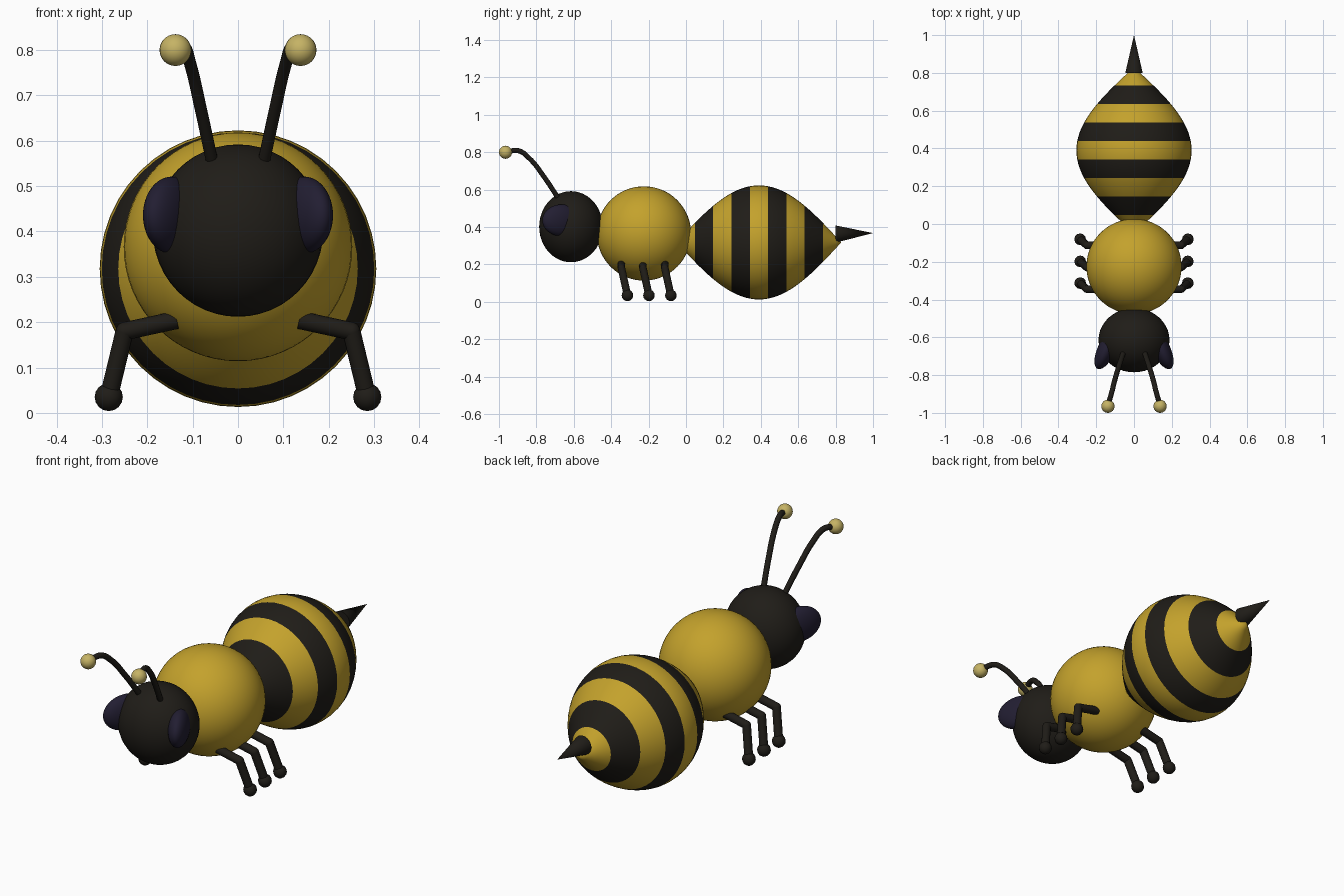
import bpy, bmesh
from math import sin, cos, pi, radians
from mathutils import Vector

if "Cube" in bpy.data.objects:
    bpy.data.objects.remove(bpy.data.objects["Cube"])


def material(name, rgb):
    m = bpy.data.materials.new(name)
    m.diffuse_color = (*rgb, 1)
    m.use_nodes = True
    m.node_tree.nodes["Principled BSDF"].inputs["Base Color"].default_value = m.diffuse_color
    return m


YELLOW = material("yellow", (0.55, 0.36, 0.025))
BLACK = material("black", (0.014, 0.012, 0.009))
EYE = material("eye_blue", (0.016, 0.013, 0.032))
PALE = material("pale_yellow", (0.56, 0.45, 0.13))


def finish(ob, name, mat):
    ob.name = name
    ob.data.materials.append(mat)
    return ob


def ball(name, loc, radii, mat, rot_z=0, segs=40, rings=24):
    bpy.ops.mesh.primitive_uv_sphere_add(segments=segs, ring_count=rings, radius=1,
                                         location=loc, rotation=(0, 0, rot_z))
    ob = bpy.context.object
    ob.scale = radii
    bpy.ops.object.shade_smooth()
    return finish(ob, name, mat)


def rod(name, a, b, r1, r2, mat, segs=16):
    a, b = Vector(a), Vector(b)
    bpy.ops.mesh.primitive_cone_add(vertices=segs, radius1=r1, radius2=r2, depth=(b - a).length,
                                    location=(a + b) / 2)
    ob = bpy.context.object
    ob.rotation_euler = (b - a).to_track_quat('Z', 'Y').to_euler()
    bpy.ops.object.shade_smooth_by_angle(angle=radians(40))
    return finish(ob, name, mat)


def tube(name, points, radius, mat):
    cu = bpy.data.curves.new(name, 'CURVE')
    cu.dimensions = '3D'
    cu.bevel_depth = radius
    cu.bevel_resolution = 4
    cu.use_fill_caps = True
    sp = cu.splines.new('BEZIER')
    sp.bezier_points.add(len(points) - 1)
    for bp, p in zip(sp.bezier_points, points):
        bp.co = p
        bp.handle_left_type = bp.handle_right_type = 'AUTO'
    ob = bpy.data.objects.new(name, cu)
    bpy.context.collection.objects.link(ob)
    return finish(ob, name, mat)


# Head and thorax
ball("head", (0, -0.615, 0.402), (0.188, 0.17, 0.19), BLACK)
ball("thorax", (0, -0.225, 0.366), (0.252, 0.252, 0.252), YELLOW, segs=48, rings=32)

# Striped abdomen: cosine profile turned around the y axis, nine equal bands
STRIPES, PER, SEGS = 9, 4, 48
Y0, Y1, RMAX, ZC = -0.05, 0.83, 0.305, 0.318
bm = bmesh.new()
rows = []
for i in range(STRIPES * PER + 1):
    t = i / (STRIPES * PER)
    r = RMAX * sin(pi * t)
    rows.append([bm.verts.new((r * cos(2 * pi * k / SEGS), Y0 + (Y1 - Y0) * t,
                               ZC + r * sin(2 * pi * k / SEGS))) for k in range(SEGS)])
for i in range(STRIPES * PER):
    for k in range(SEGS):
        n = (k + 1) % SEGS
        f = bm.faces.new((rows[i][k], rows[i + 1][k], rows[i + 1][n], rows[i][n]))
        f.material_index = (i // PER) % 2
        f.smooth = True
bmesh.ops.remove_doubles(bm, verts=bm.verts, dist=1e-5)
bmesh.ops.recalc_face_normals(bm, faces=bm.faces)
me = bpy.data.meshes.new("abdomen")
bm.to_mesh(me)
bm.free()
abdomen = bpy.data.objects.new("abdomen", me)
bpy.context.collection.objects.link(abdomen)
me.materials.append(YELLOW)
me.materials.append(BLACK)

# Stinger
rod("stinger", (0, 0.80, 0.363), (0, 1.0, 0.368), 0.046, 0, BLACK, 24)

for side, s in (("right", 1), ("left", -1)):
    # Eyes
    ball(f"{side}_eye", (s * 0.146, -0.665, 0.436), (0.047, 0.112, 0.085), EYE, s * radians(25))

    # Antennae with ball tips
    path = [(0.056, -0.68, 0.55), (0.082, -0.76, 0.67), (0.104, -0.835, 0.765),
            (0.119, -0.895, 0.808), (0.138, -0.96, 0.802)]
    tube(f"{side}_antenna", [(s * x, y, z) for x, y, z in path], 0.0135, BLACK)
    ball(f"{side}_antenna_tip", (s * 0.138, -0.965, 0.80), (0.035,) * 3, PALE, segs=24, rings=16)

    # Three bent legs
    for part, y in (("front", -0.345), ("middle", -0.23), ("back", -0.113)):
        hip = (s * 0.135, y, 0.205)
        knee = (s * 0.25, y, 0.18)
        foot = (s * 0.285, y + 0.032, 0.035)
        rod(f"{side}_{part}_upper_leg", hip, knee, 0.02, 0.02, BLACK)
        ball(f"{side}_{part}_knee", knee, (0.02,) * 3, BLACK, segs=16, rings=10)
        rod(f"{side}_{part}_lower_leg", knee, foot, 0.02, 0.02, BLACK)
        ball(f"{side}_{part}_foot", foot, (0.031,) * 3, BLACK, segs=12, rings=8)
